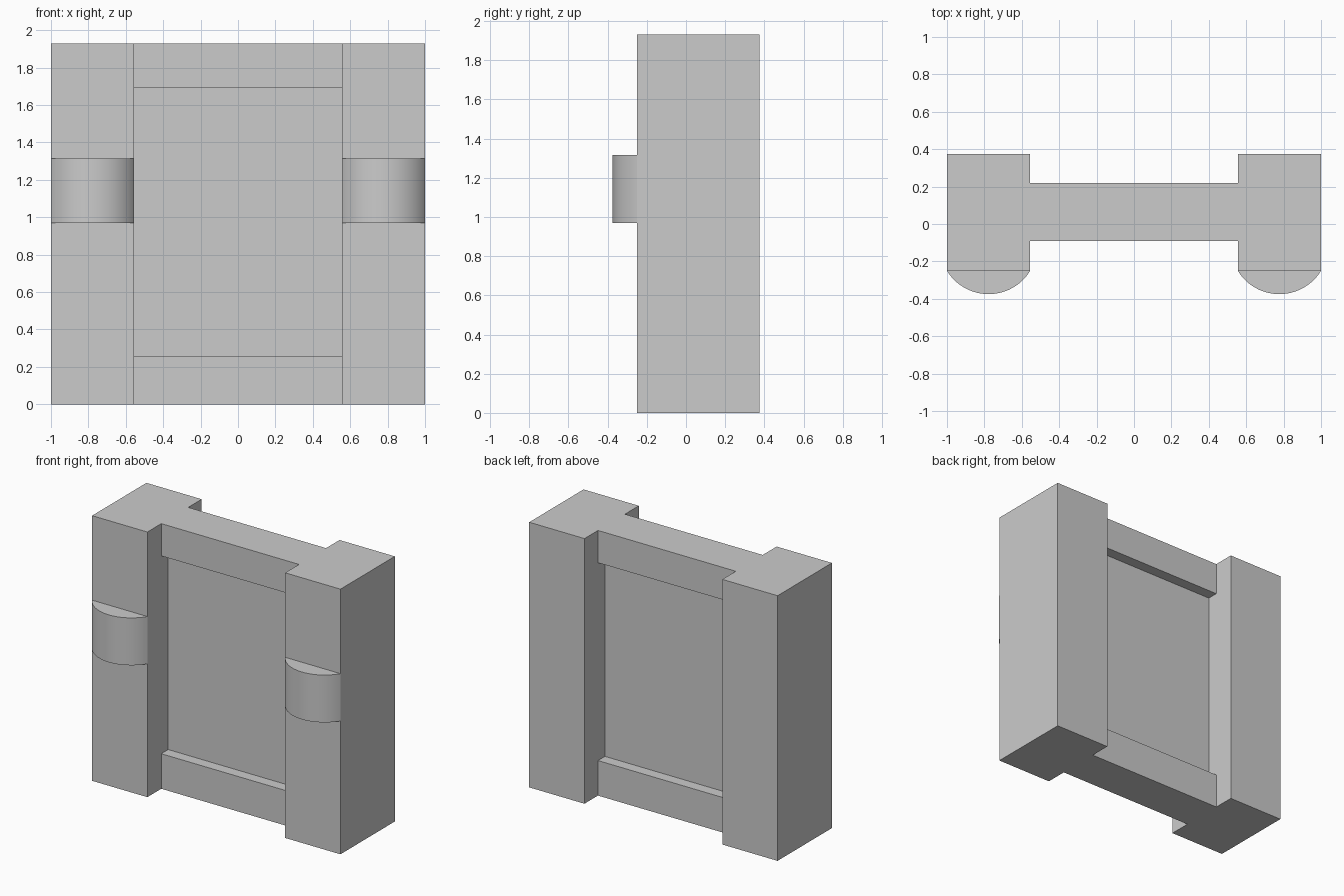
import bpy, bmesh, math
from itertools import product

if "Cube" in bpy.data.objects:
    bpy.data.objects.remove(bpy.data.objects["Cube"])

XS = [-1, -0.555, 0.555, 1]                      # post / opening / post
YS = [-0.25, -0.09, -0.01, 0.14, 0.22, 0.375]    # post, rail and panel depths
ZS = [0, 0.255, 1.695, 1.93]                     # lower rail / panel / upper rail


def solid(i, j, k):
    if not (0 <= i < 3 and 0 <= j < 5 and 0 <= k < 3):
        return False
    if i != 1:
        return True                              # side posts
    if k != 1:
        return 1 <= j <= 3                       # rails
    return j == 2                                # recessed panel


def to_object(name, bm):
    bmesh.ops.recalc_face_normals(bm, faces=bm.faces)
    mesh = bpy.data.meshes.new(name)
    bm.to_mesh(mesh)
    bm.free()
    obj = bpy.data.objects.new(name, mesh)
    bpy.context.collection.objects.link(obj)
    return obj


# Frame: posts, rails and panel as one skin around the solid cells
bm = bmesh.new()
axes = (XS, YS, ZS)
for cell in product(range(3), range(5), range(3)):
    if not solid(*cell):
        continue
    for axis, side in product(range(3), (0, 1)):
        near = list(cell)
        near[axis] += 2 * side - 1
        if solid(*near):
            continue
        u, v = (axis + 1) % 3, (axis + 2) % 3
        verts = []
        for du, dv in ((0, 0), (1, 0), (1, 1), (0, 1)):
            c = list(cell)
            c[axis] += side
            c[u] += du
            c[v] += dv
            verts.append(bm.verts.new([axes[a][c[a]] for a in range(3)]))
        bm.faces.new(verts)
bmesh.ops.remove_doubles(bm, verts=bm.verts, dist=1e-4)
bmesh.ops.dissolve_limit(bm, angle_limit=0.01, verts=bm.verts, edges=bm.edges)
to_object("panel_frame", bm)


# Rounded bosses on the front of each post
def boss(name, x0, x1, z0=0.97, z1=1.315, y0=-0.25, rise=0.125, steps=24):
    half, mid = (x1 - x0) / 2, (x0 + x1) / 2
    r = (half ** 2 + rise ** 2) / (2 * rise)
    a = math.asin(half / r)
    bm = bmesh.new()
    ring = []
    for s in range(steps + 1):
        t = -a + 2 * a * s / steps
        ring.append(bm.verts.new((mid + r * math.sin(t),
                                  y0 - rise + r - r * math.cos(t), z0)))
    base = bm.faces.new(ring)
    top = bmesh.ops.extrude_face_region(bm, geom=[base])["geom"]
    bmesh.ops.translate(bm, vec=(0, 0, z1 - z0),
                        verts=[g for g in top if isinstance(g, bmesh.types.BMVert)])
    obj = to_object(name, bm)
    bpy.ops.object.select_all(action='DESELECT')
    obj.select_set(True)
    bpy.context.view_layer.objects.active = obj
    bpy.ops.object.shade_smooth_by_angle(angle=math.radians(30))


boss("left_boss", XS[0], XS[1])
boss("right_boss", XS[2], XS[3])
